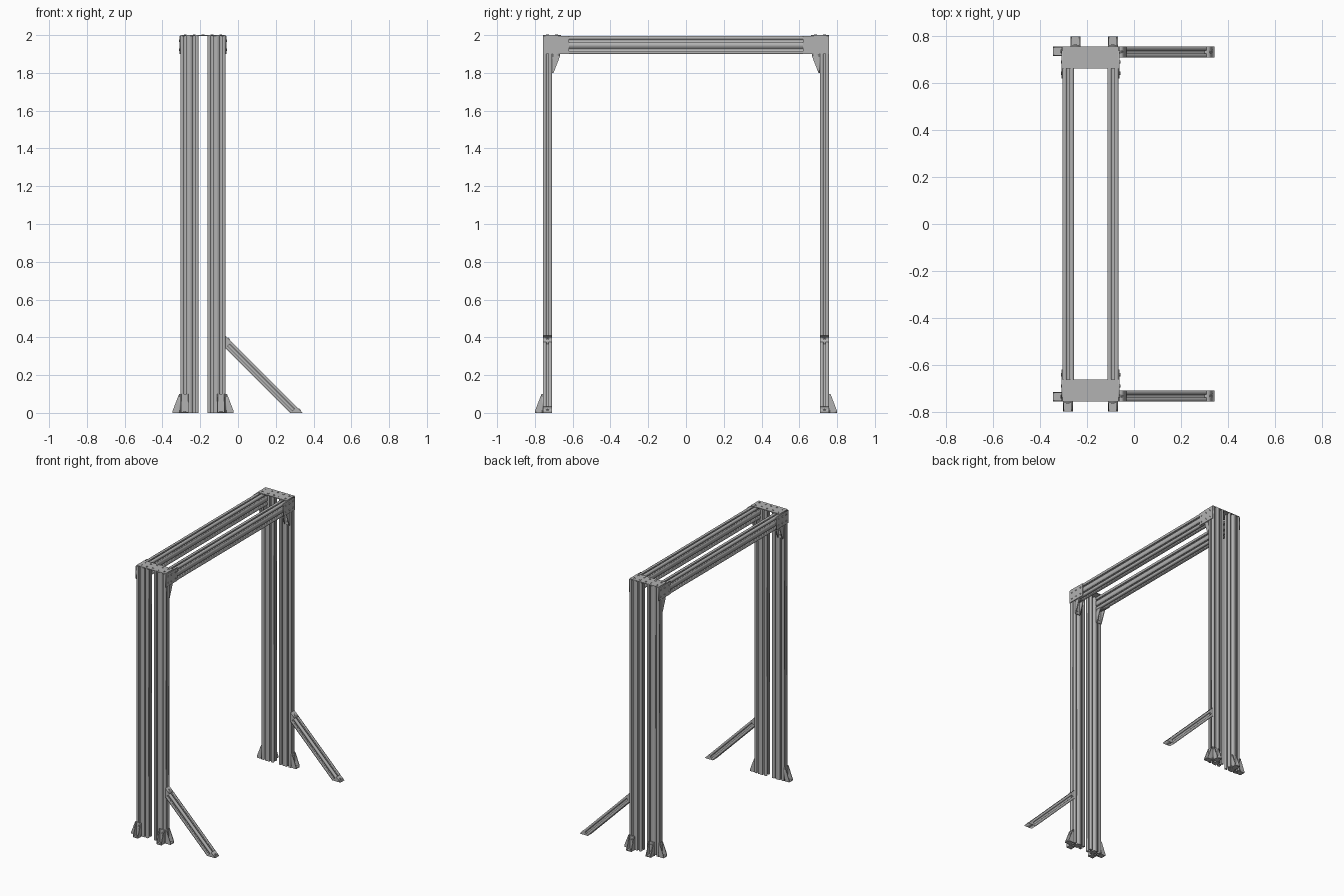
import bpy
from math import sin, cos, pi, sqrt
from mathutils import Matrix, Vector

cube = bpy.data.objects.get("Cube")
if cube:
    bpy.data.objects.remove(cube)

X, Y, Z = Vector((1, 0, 0)), Vector((0, 1, 0)), Vector((0, 0, 1))
P = 0.0475            # side of one extrusion cell
T = 0.006             # plate thickness
TOP = 2.0 - T         # top of posts and beams
XL, XR = -0.304, -0.066   # outer faces of the frame in x
YO = 0.757            # outer face of the posts in y
YI = YO - P           # inner face of the posts

metal = bpy.data.materials.new("aluminium grey")
metal.use_nodes = True
grey = (0.45, 0.45, 0.45, 1)
metal.diffuse_color = grey
metal.node_tree.nodes["Principled BSDF"].inputs["Base Color"].default_value = grey


def frame(origin, xa, ya):
    """Matrix with the given local x and y axes."""
    za = xa.cross(ya)
    m = Matrix((xa, ya, za)).transposed().to_4x4()
    m.translation = Vector(origin)
    return m


def prism(name, loops, depth, matrix):
    """Extrude closed outlines (inner ones become holes), centred on the matrix."""
    cu = bpy.data.curves.new(name, "CURVE")
    cu.dimensions, cu.fill_mode, cu.extrude = "2D", "BOTH", depth / 2
    for pts in loops:
        sp = cu.splines.new("POLY")
        sp.points.add(len(pts) - 1)
        for p, q in zip(sp.points, pts):
            p.co = (q[0], q[1], 0, 1)
        sp.use_cyclic_u = True
    tmp = bpy.data.objects.new("outline", cu)
    bpy.context.scene.collection.objects.link(tmp)
    bpy.context.view_layer.update()
    dg = bpy.context.evaluated_depsgraph_get()
    mesh = bpy.data.meshes.new_from_object(tmp.evaluated_get(dg))
    bpy.data.objects.remove(tmp)
    bpy.data.curves.remove(cu)
    mesh.name = name
    mesh.materials.clear()
    mesh.materials.append(metal)
    ob = bpy.data.objects.new(name, mesh)
    ob.matrix_world = matrix
    bpy.context.scene.collection.objects.link(ob)
    return ob


def circle(r, n, cx=0, cy=0):
    return [(cx + r * cos(2 * pi * i / n), cy + r * sin(2 * pi * i / n)) for i in range(n)]


def rect(w, h):
    return [(-w / 2, -h / 2), (w / 2, -h / 2), (w / 2, h / 2), (-w / 2, h / 2)]


def slotted(cells):
    """Cross-section of a T-slot extrusion, the given number of cells wide."""
    slot = [(-.006, 0), (-.006, .005), (-.0115, .005), (-.006, .014)]
    slot += [(-a, b) for a, b in reversed(slot)]
    corners = [Vector(c) for c in rect(cells * P, P)]
    pts = []
    for i, c in enumerate(corners):
        edge = corners[(i + 1) % 4] - c
        d = edge.normalized()
        n = Vector((-d.y, d.x))
        pts.append(c)
        for k in range(round(edge.length / P)):
            mid = c + d * P * (k + .5)
            pts += [mid + d * a + n * b for a, b in slot]
    bores = [circle(.005, 12, (k + .5 - cells / 2) * P) for k in range(cells)]
    return [pts] + bores


def bolt(point, normal):
    """Round bolt head with a hexagonal socket."""
    n = Vector(normal).normalized()
    side = Y if abs(n.y) < .5 else X
    m = frame(Vector(point) + n * .001, side, n.cross(side))
    prism("bolt", [circle(.007, 16), circle(.0035, 6)], .003, m)


def bracket(name, origin, out, up):
    """Angle bracket: tall leg on the post, short leg outward, two cheeks."""
    o, w, h, r = Vector(origin), .042, .1, .042
    side = out.cross(up)
    prism(name + "_tall_leg", [rect(w, h)], T, frame(o + up * h / 2 + out * T / 2, side, up))
    prism(name + "_short_leg", [rect(w, r)], T, frame(o + out * r / 2 + up * T / 2, side, out))
    cheek = [(0, 0), (r, 0), (r, .012), (.008, h), (0, h)]
    for s in (-1, 1):
        prism(name + "_cheek", [cheek], .005, frame(o + side * s * (w / 2 - .0025), out, up))
    for z in (.03, .075):
        bolt(o + up * z + out * T, out)
    bolt(o + out * .024 + up * T, up)


# Posts: two double-width extrusions at each end
for s in (-1, 1):
    for cx in (XL + P, XR - P):
        prism("post", slotted(2), TOP, frame((cx, s * (YO - P / 2), TOP / 2), X, Y))

# Beams spanning between the posts
for cx in (XL + P / 2, XR - P / 2):
    prism("beam", slotted(2), 2 * YI, frame((cx, 0, TOP - P), Z, X))

plate_len = .137
for s in (-1, 1):
    # Top joining plates
    mid = (XL + XR) / 2
    prism("top_plate", [rect(XR - XL, 2 * P)], T, frame((mid, s * (YO - P), TOP + T / 2), X, Y))
    for i in range(-2, 3):
        for y in (YO - P / 2, YO - 1.5 * P):
            bolt((mid + i * .047, s * y, 2.0), Z)

    # Side corner plates
    for face, d in ((XL, -1), (XR, 1)):
        prism("corner_plate", [rect(plate_len, 2 * P)], .005,
              frame((face + d * .0025, s * (YO - plate_len / 2), TOP - P), Y, Z))
        for y in (.733, .69, .642):
            for z in (TOP - P / 2, TOP - 1.5 * P):
                bolt((face + d * .005, s * y, z), X * d)

    # Gussets below the beams
    for cx in (XL + P / 2, XR - P / 2):
        bracket("gusset", (cx, s * YI, TOP - 2 * P), -Y * s, -Z)

    # Foot brackets on the sides and on the outer faces
    bracket("side_foot", (XL, s * .736, 0), -X, Z)
    bracket("side_foot", (XR, s * .736, 0), X, Z)
    for cx in ((-.282 if s < 0 else -.25), -.09):
        bracket("end_foot", (cx, s * YO, 0), Y * s, Z)

    # Diagonal brace with a wedge connector at each end
    yc = s * (YO - P / 2)
    h = P / sqrt(2)          # half of the mitred face
    lo = Vector((.276, yc, 0))
    hi = Vector((XR, yc, .276 - XR))
    tilt = (X + Z).normalized()
    off = tilt * P / 2
    prism("brace", slotted(1), (hi - lo).length, frame((lo + hi) / 2 + off, tilt, Y))
    low_wedge = [(0, 0), (2 * h, 0), (h, h)]
    prism("lower_wedge", [low_wedge], P, frame(lo, X, Z))
    prism("upper_wedge", [[(b, a) for a, b in low_wedge]], P, frame(hi, X, Z))
    bolt(lo + Vector((1.5 * h, 0, h / 2)), tilt)
    bolt(hi + Vector((h / 2, 0, 1.5 * h)), tilt)
